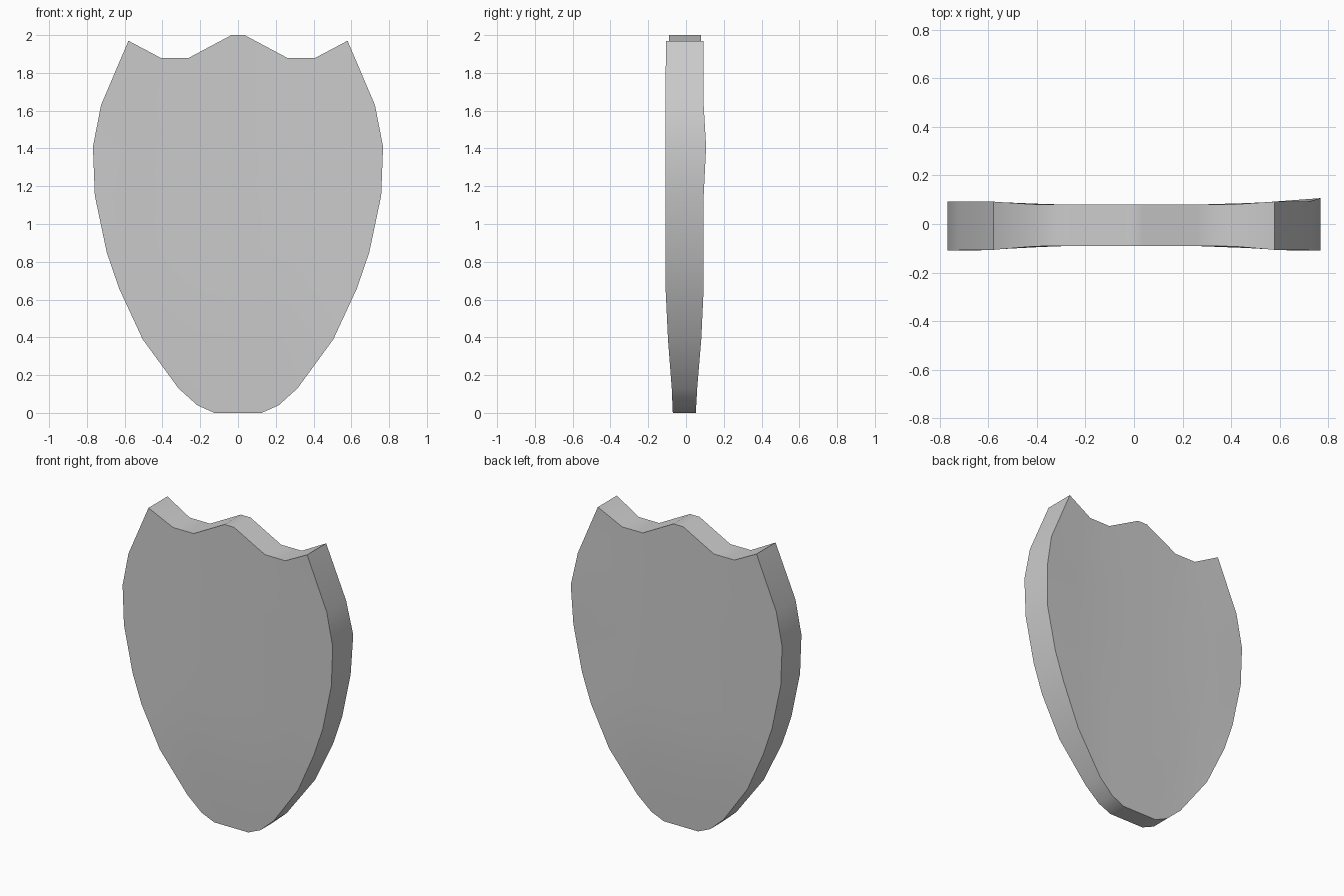
import bpy, bmesh

if "Cube" in bpy.data.objects:
    bpy.data.objects.remove(bpy.data.objects["Cube"])

# Outline: scalloped top edge and half widths going down
top_half = [(0.035, 2.0), (0.26, 1.88), (0.41, 1.88), (0.58, 1.97)]
top = [(-x, z) for x, z in reversed(top_half)] + top_half
rows = [(0.725, 1.63), (0.768, 1.41), (0.758, 1.15), (0.695, 0.85), (0.63, 0.66),
        (0.505, 0.39), (0.315, 0.13), (0.215, 0.04), (0.125, 0.0)]


def clamp(v):
    return max(0.0, min(1.0, v))


def depth(x, z, back):
    # Thin flat middle, thicker rim, tapering towards the bottom tip
    taper = clamp(z / 0.5)
    flare = clamp((abs(x) - 0.4) / 0.2) * 0.015
    if back:
        bulge = 0.013 if x > 0.76 and z > 1.3 else 0
        return 0.052 + 0.028 * taper + flare * 0.9 + bulge
    return -(0.07 + 0.021 * taper + flare * 1.15)


bm = bmesh.new()


def sheet(back):
    grid = [[(x, z) for x, z in top]]
    grid += [[(w * x / 0.58, z) for x, _ in top] for w, z in rows]
    return [[bm.verts.new((x, depth(x, z, back), z)) for x, z in r] for r in grid]


# Front and back faces
front, back = sheet(False), sheet(True)
for g in (front, back):
    for a, b in zip(g, g[1:]):
        for i in range(len(a) - 1):
            bm.faces.new((a[i], b[i], b[i + 1], a[i + 1]))


# Rim joining both faces
def border(g):
    return (g[0] + [r[-1] for r in g[1:]] + g[-1][-2::-1]
            + [r[0] for r in g[-2:0:-1]])


f, b = border(front), border(back)
for i in range(len(f)):
    j = (i + 1) % len(f)
    bm.faces.new((f[i], f[j], b[j], b[i]))

bmesh.ops.recalc_face_normals(bm, faces=bm.faces[:])
mesh = bpy.data.meshes.new("shield")
bm.to_mesh(mesh)
bm.free()
shield = bpy.data.objects.new("shield", mesh)
bpy.context.collection.objects.link(shield)
bpy.context.view_layer.objects.active = shield
shield.select_set(True)
bpy.ops.object.shade_smooth_by_angle()
